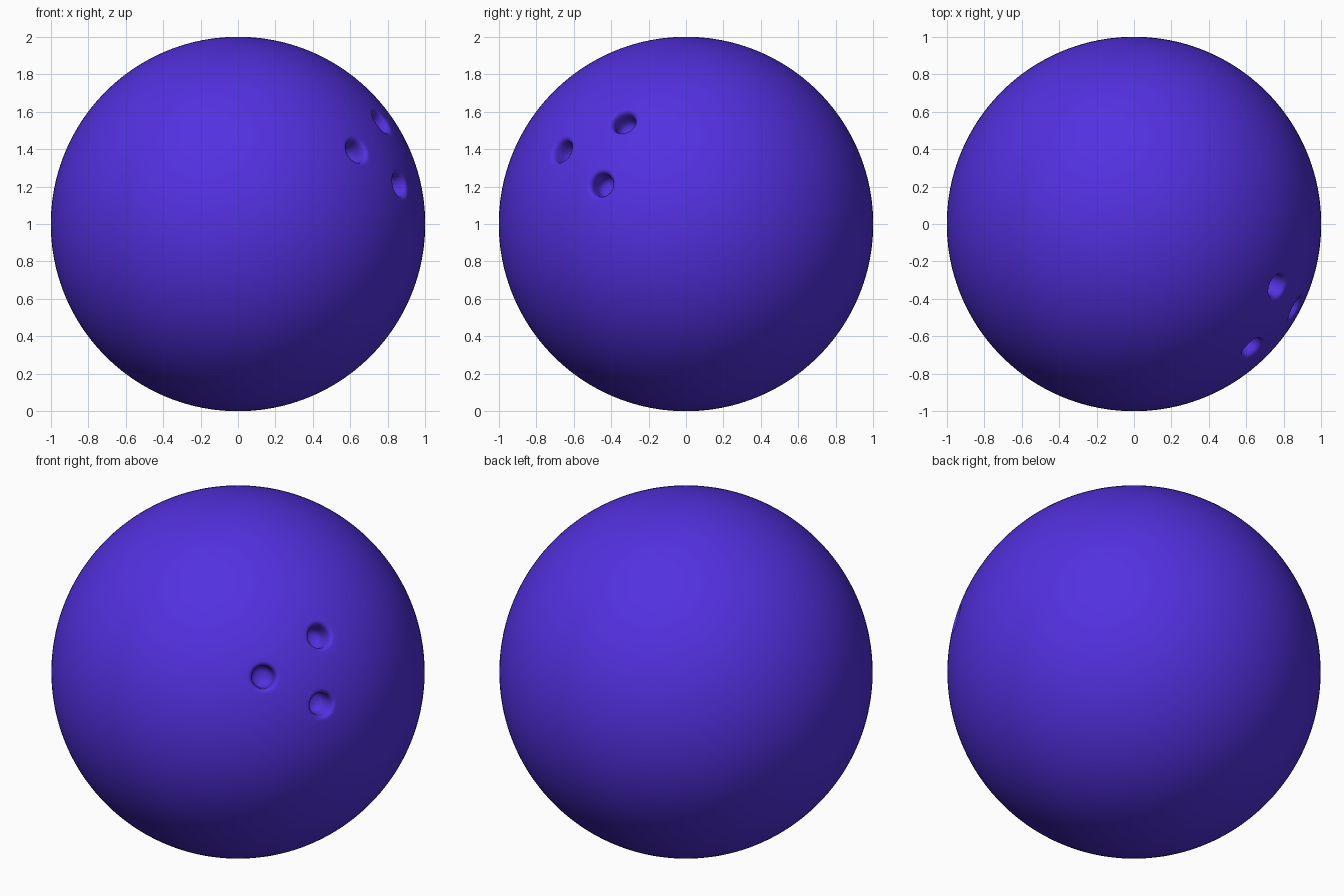
import bpy, bmesh, math
from mathutils import Vector

if "Cube" in bpy.data.objects:
    bpy.data.objects.remove(bpy.data.objects["Cube"])

CENTRE = Vector((0, 0, 1))
# Directions of the two finger holes and the thumb hole, from the ball's centre
HOLES = [(0.63, -0.66, 0.39), (0.76, -0.33, 0.54), (0.86, -0.45, 0.21)]
# Hole outline as (radius, distance from ball centre): rounded floor, wall, soft rim
PROFILE = [(0.0, 0.875), (0.03, 0.878), (0.048, 0.888), (0.057, 0.905), (0.06, 0.93),
           (0.061, 0.965), (0.064, 0.98), (0.070, 0.990), (0.080, 0.9955),
           (0.092, 0.9965), (0.092, 1.05), (0.0, 1.05)]
SEGMENTS = 32

violet = bpy.data.materials.new("violet")
violet.diffuse_color = (0.085, 0.03, 0.74, 1)
violet.use_nodes = True
violet.node_tree.nodes["Principled BSDF"].inputs["Base Color"].default_value = violet.diffuse_color


def add_object(name, bm):
    mesh = bpy.data.meshes.new(name)
    bm.to_mesh(mesh)
    bm.free()
    mesh.materials.append(violet)
    obj = bpy.data.objects.new(name, mesh)
    bpy.context.collection.objects.link(obj)
    return obj


def hole_cutter(direction):
    """Revolve the hole outline and point it along the given direction."""
    bm = bmesh.new()
    verts = [bm.verts.new((r, 0, z)) for r, z in PROFILE]
    edges = [bm.edges.new(pair) for pair in zip(verts, verts[1:])]
    bmesh.ops.spin(bm, geom=verts + edges, cent=(0, 0, 0), axis=(0, 0, 1),
                   angle=math.tau, steps=SEGMENTS)
    bmesh.ops.remove_doubles(bm, verts=bm.verts, dist=1e-5)
    bmesh.ops.recalc_face_normals(bm, faces=bm.faces)
    obj = add_object("hole_cutter", bm)
    obj.rotation_mode = 'QUATERNION'
    obj.rotation_quaternion = Vector(direction).to_track_quat('Z', 'Y')
    obj.location = CENTRE
    obj.hide_render = True
    return obj


# Ball
bm = bmesh.new()
bmesh.ops.create_uvsphere(bm, u_segments=160, v_segments=80, radius=1)
ball = add_object("ball", bm)
ball.location = CENTRE

# Drill the holes
bpy.context.view_layer.objects.active = ball
ball.select_set(True)
for direction in HOLES:
    cutter = hole_cutter(direction)
    cut = ball.modifiers.new("drill", 'BOOLEAN')
    cut.operation = 'DIFFERENCE'
    cut.solver = 'EXACT'
    cut.object = cutter
    bpy.ops.object.modifier_apply(modifier=cut.name)
    bpy.data.objects.remove(cutter)

bpy.ops.object.shade_smooth_by_angle(angle=math.radians(50))
